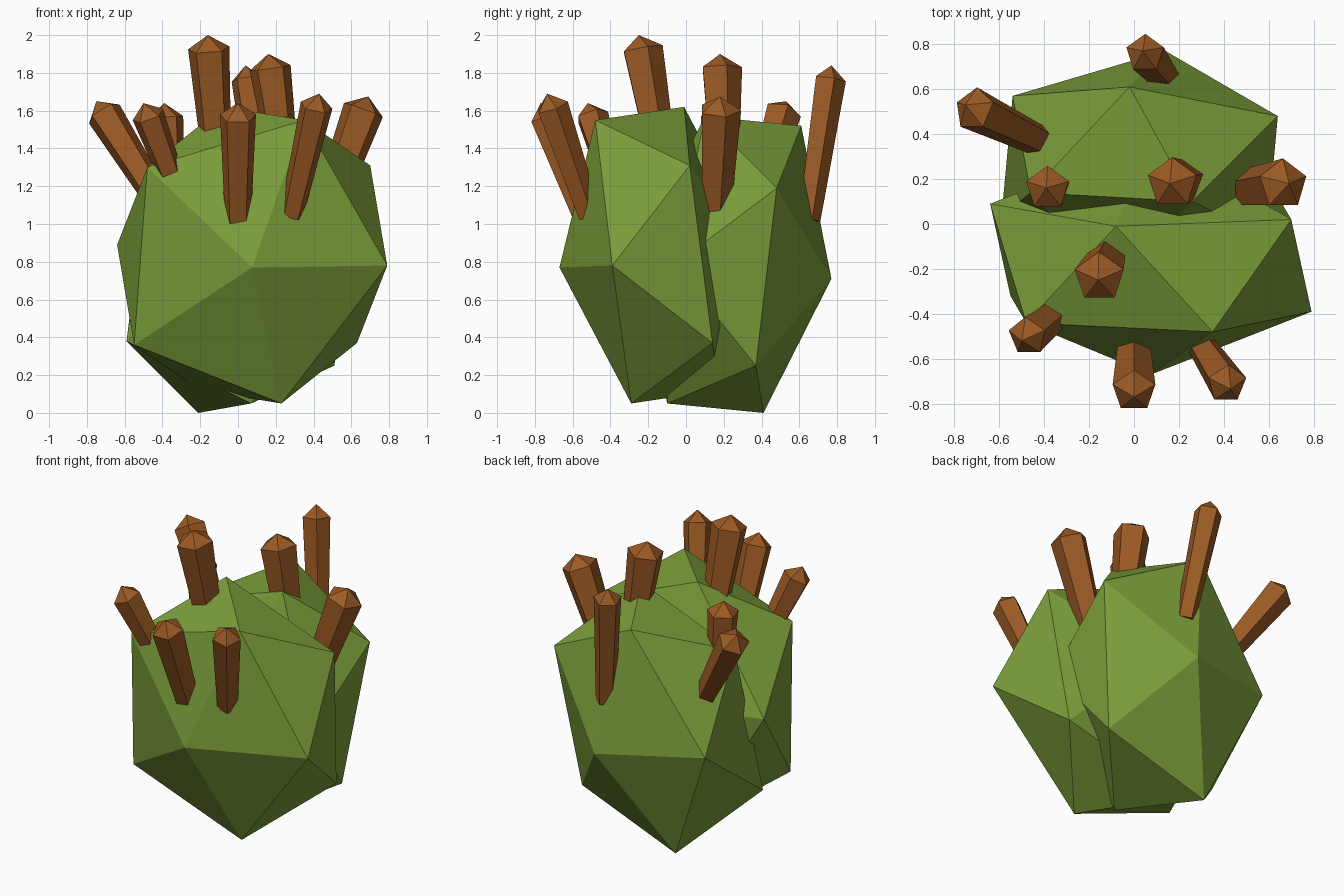
import bpy, bmesh, math
from mathutils import Vector

if "Cube" in bpy.data.objects:
    bpy.data.objects.remove(bpy.data.objects["Cube"])


def material(name, rgb):
    m = bpy.data.materials.new(name)
    m.diffuse_color = (*rgb, 1.0)
    m.use_nodes = True
    m.node_tree.nodes["Principled BSDF"].inputs["Base Color"].default_value = m.diffuse_color
    return m


green = material("cactus green", (0.20, 0.34, 0.042))
brown = material("spine brown", (0.33, 0.102, 0.018))


def finish(name, bm, mat):
    bmesh.ops.recalc_face_normals(bm, faces=bm.faces[:])
    me = bpy.data.meshes.new(name)
    bm.to_mesh(me)
    bm.free()
    me.materials.append(mat)
    ob = bpy.data.objects.new(name, me)
    bpy.context.collection.objects.link(ob)
    return ob


# Skewed icosahedron: six corner offsets, each mirrored through the centre
def lump(name, centre, offsets):
    bm = bmesh.new()
    c = Vector(centre)
    for o in offsets:
        bm.verts.new(c + Vector(o))
        bm.verts.new(c - Vector(o))
    bmesh.ops.convex_hull(bm, input=bm.verts[:])
    return finish(name, bm, green)


# Five-sided stalk with a low pointed cap, narrowing towards its buried root
def stalk(name, apex, low, r):
    apex, low = Vector(apex), Vector(low)
    axis = (apex - low).normalized()
    back = Vector((0, 1, 0))
    u = (back - axis * back.dot(axis)).normalized()
    w = axis.cross(u)
    bm = bmesh.new()

    def ring(c, rad):
        return [bm.verts.new(c + (u * math.cos(a) + w * math.sin(a)) * rad)
                for a in (math.tau * k / 5 for k in range(5))]

    top = ring(apex - axis * 0.075, r)
    root = ring(low - axis * 0.08, r * 0.72)
    tip = bm.verts.new(apex)
    for k in range(5):
        j = (k + 1) % 5
        bm.faces.new((top[k], top[j], tip))
        bm.faces.new((root[k], root[j], top[j], top[k]))
    bm.faces.new(root)
    return finish(name, bm, brown)


# Two overlapping body lumps
lump("front_lump", (0.075, -0.15, 0.835), [
    (-0.155, 0.14, 0.785), (0.275, -0.33, 0.715), (-0.555, -0.29, 0.465),
    (0.625, 0.17, 0.475), (0.715, -0.24, -0.055), (0.0, -0.52, -0.065)])
lump("back_lump", (0.025, 0.255, 0.785), [
    (0.235, -0.155, 0.785), (-0.045, 0.355, 0.735), (0.615, 0.225, 0.405),
    (0.115, 0.515, -0.075), (0.485, 0.115, -0.535), (-0.565, 0.315, 0.0)])

# Stalks: tip, lower point, radius
for i, s in enumerate([
    ((-0.16, -0.25, 2.00), (-0.12, -0.15, 1.45), 0.115),
    ((0.16, 0.18, 1.90), (0.23, 0.195, 1.40), 0.115),
    ((0.04, 0.77, 1.84), (0.13, 0.66, 1.10), 0.088),
    ((-0.75, 0.53, 1.65), (-0.45, 0.385, 1.17), 0.10),
    ((-0.50, -0.52, 1.64), (-0.35, -0.40, 1.24), 0.09),
    ((-0.39, 0.16, 1.64), (-0.36, 0.155, 1.20), 0.10),
    ((0.69, 0.18, 1.675), (0.48, 0.155, 1.10), 0.115),
    ((0.43, -0.735, 1.69), (0.30, -0.54, 1.12), 0.09),
    ((0.0, -0.77, 1.64), (0.0, -0.55, 1.07), 0.10),
]):
    stalk(f"stalk_{i + 1}", *s)
